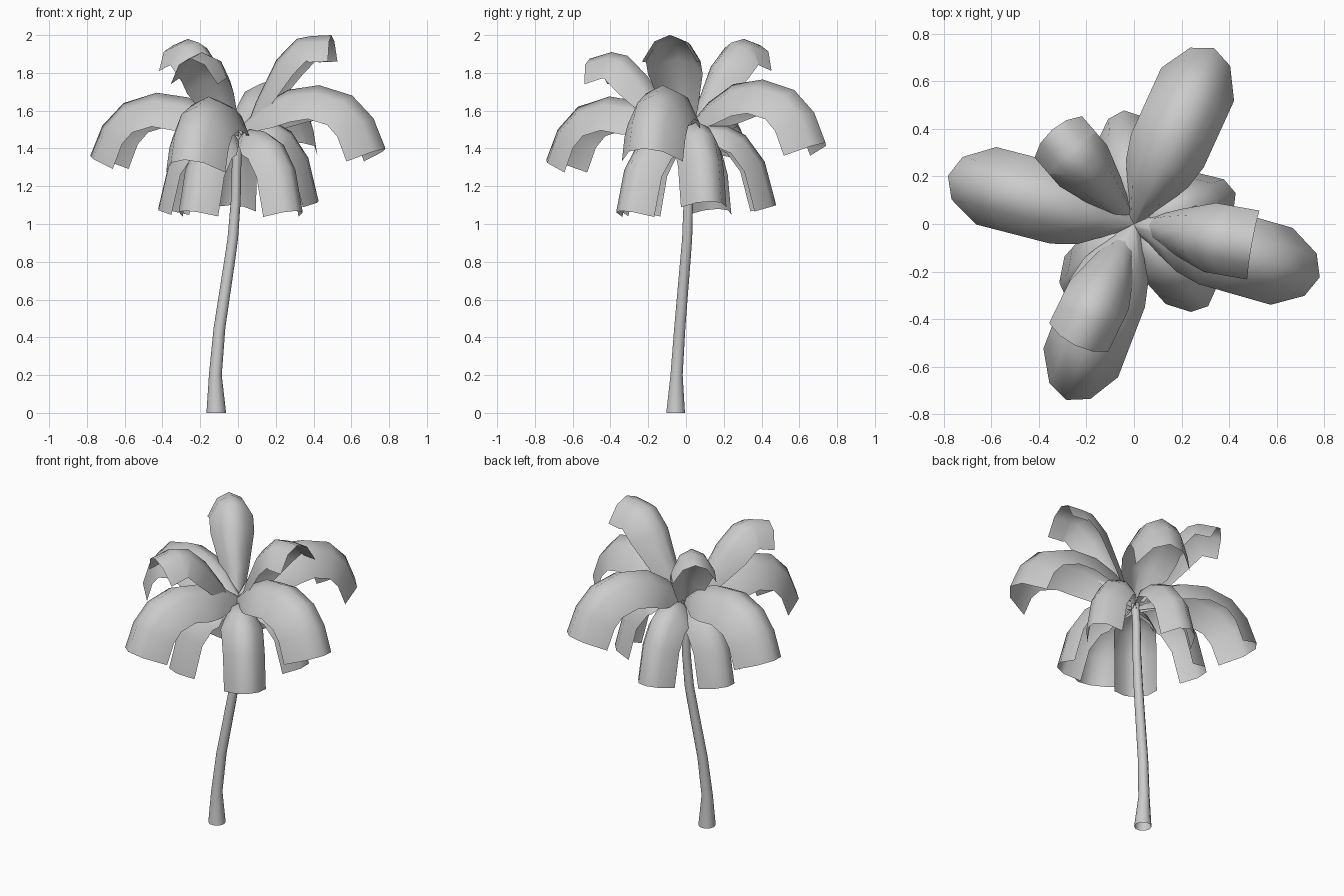
import bpy, bmesh
from math import radians, cos, sin, tau
from mathutils import Vector

cube = bpy.data.objects.get("Cube")
if cube:
    bpy.data.objects.remove(cube, do_unlink=True)

grey = bpy.data.materials.new("plain grey")
grey.use_nodes = True
COLOUR = (0.6, 0.6, 0.6, 1)
grey.diffuse_color = COLOUR
grey.node_tree.nodes["Principled BSDF"].inputs["Base Color"].default_value = COLOUR


def loft(name, rings, closed=False):
    """Skin a list of rings with quads; closed rings make an open-ended tube."""
    bm = bmesh.new()
    rows = [[bm.verts.new(p) for p in ring] for ring in rings]
    n = len(rows[0])
    for a, b in zip(rows, rows[1:]):
        for i in range(n if closed else n - 1):
            j = (i + 1) % n
            bm.faces.new((a[i], a[j], b[j], b[i]))
    bm.normal_update()
    if not closed and sum(f.normal.z for f in bm.faces) < 0:
        bmesh.ops.reverse_faces(bm, faces=bm.faces)
    mesh = bpy.data.meshes.new(name)
    bm.to_mesh(mesh)
    bm.free()
    mesh.materials.append(grey)
    obj = bpy.data.objects.new(name, mesh)
    bpy.context.collection.objects.link(obj)
    bpy.ops.object.select_all(action="DESELECT")
    obj.select_set(True)
    bpy.context.view_layer.objects.active = obj
    bpy.ops.object.shade_smooth_by_angle(angle=radians(60))


# Trunk: x, y, z, radius along a gentle bend
TRUNK = [(-.115, -.055, 0, .052), (-.12, -.05, .2, .034), (-.098, -.033, .45, .031),
         (-.045, -.004, .8, .029), (-.028, .006, .92, .028), (-.012, .012, 1.12, .026),
         (-.008, .015, 1.3, .025), (0, .01, 1.5, .025)]
loft("trunk", [[(x + r * cos(tau * i / 10), y + r * sin(tau * i / 10), z)
                for i in range(10)] for x, y, z, r in TRUNK], closed=True)

# Arched cross-section shared by all fronds: across, below the ridge
SECTION = [(-1, -1), (-.55, -.24), (0, 0), (.55, -.24), (1, -1)]


def frond(name, angle, ridge, taper, width, depth, lift=0.0, reach=1.0):
    """Sweep the arched section along a ridge profile of (distance, height)."""
    out = Vector((cos(radians(angle)), sin(radians(angle)), 0))
    side = Vector((-out.y, out.x, 0))
    up = Vector((0, 0, 1))
    pts = []
    for k, (s, z) in enumerate(ridge):
        pts.append(out * s * reach + up * (z + lift * min(1, k / 2)))
    rings = []
    for k, p in enumerate(pts):
        along = (pts[min(k + 1, len(pts) - 1)] - pts[max(k - 1, 0)]).normalized()
        normal = along.cross(side)
        rings.append([p + side * u * width * taper[k] + normal * v * depth * taper[k]
                      for u, v in SECTION])
    loft(name, rings)


# Long middle fronds
MIDDLE = [(0, 1.5), (.13, 1.625), (.27, 1.7), (.44, 1.725), (.62, 1.67), (.735, 1.55), (.80, 1.39)]
MID_TAPER = [.2, .85, 1, 1, 1, 1, 1]
for i, (a, lift, reach) in enumerate([(-16, .01, 1.015), (65.5, .04, 1.015),
                                      (165.5, -.03, 1.01), (249, -.05, .99)]):
    frond(f"middle_frond_{i + 1}", a, MIDDLE, MID_TAPER, .168, .18, lift, reach)

# Short drooping fronds
LOWER = [(0, 1.44), (.1, 1.52), (.21, 1.52), (.31, 1.47), (.41, 1.33), (.47, 1.1)]
LOW_TAPER = [.25, .8, 1, 1, 1, 1]
for i, (a, lift, reach) in enumerate([(-48, -.03, .99), (17, .02, .95), (95, 0, 1.02),
                                      (158, -.02, .97), (228, -.03, .9)]):
    frond(f"lower_frond_{i + 1}", a, LOWER, LOW_TAPER, .126, .13, lift, reach)

# Upright fronds
UPPER = [(.03, 1.47), (.1, 1.64), (.21, 1.85), (.32, 1.96), (.41, 1.98), (.53, 1.945)]
UP_TAPER = [.3, .65, 1, 1, 1, 1]
LEVEL = UPPER[:4] + [(.4, 1.975), (.51, 1.98)]
for i, (a, path, width, lift, reach) in enumerate([(-10, LEVEL, .147, .02, .985),
                                                   (131, UPPER, .132, 0, .99),
                                                   (244, UPPER, .138, -.07, 1.07)]):
    frond(f"upper_frond_{i + 1}", a, path, UP_TAPER, width, .14, lift, reach)
